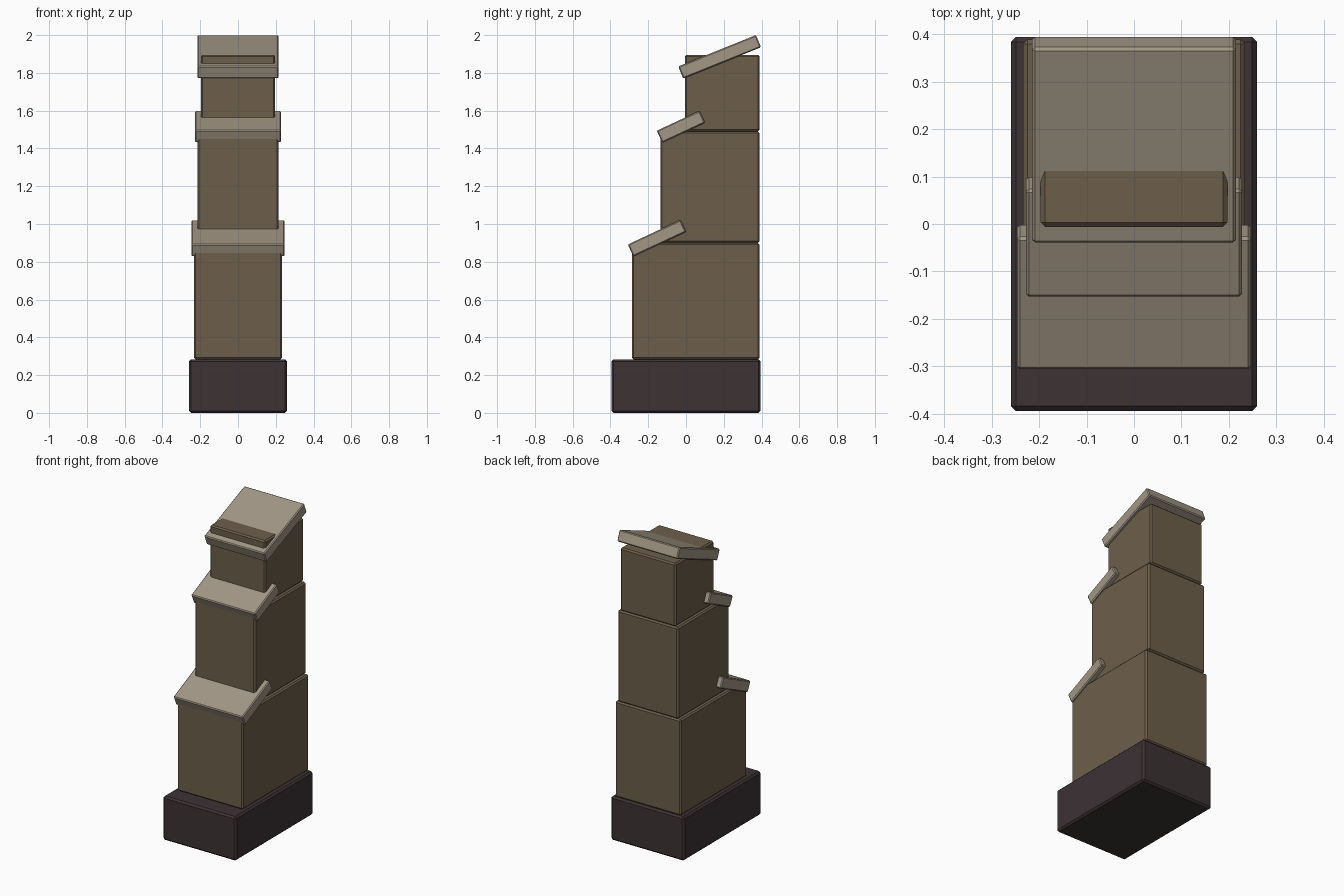
import bpy
from math import radians

cube = bpy.data.objects.get("Cube")
if cube:
    bpy.data.objects.remove(cube, do_unlink=True)


def material(name, rgb):
    mat = bpy.data.materials.new(name)
    mat.use_nodes = True
    mat.diffuse_color = (*rgb, 1)
    mat.node_tree.nodes["Principled BSDF"].inputs["Base Color"].default_value = (*rgb, 1)
    return mat


dark_stone = material("dark plinth", (0.045, 0.032, 0.034))
brown_stone = material("brown stone", (0.152, 0.114, 0.071))
pale_slate = material("pale slate", (0.36, 0.308, 0.234))


def block(name, size, centre, mat, bevel, tilt=0):
    """Chamfered box, optionally tipped so its back edge rises."""
    bpy.ops.mesh.primitive_cube_add(size=1, location=centre)
    obj = bpy.context.object
    obj.name = name
    obj.scale = size
    bpy.ops.object.transform_apply(location=False, rotation=False, scale=True)
    obj.rotation_euler.x = radians(tilt)
    mod = obj.modifiers.new("chamfer", "BEVEL")
    mod.width = bevel
    mod.segments = 1
    obj.data.materials.append(mat)
    return obj


# Plinth
block("plinth", (0.52, 0.79, 0.283), (0, 0, 0.1415), dark_stone, 0.011)

# Stacked tiers share a back plane and step back at the front
BACK = 0.389
for name, width, front, bottom, top in (
    ("lower_tier", 0.468, -0.287, 0.283, 0.9),
    ("middle_tier", 0.43, -0.135, 0.9, 1.49),
    ("upper_tier", 0.394, -0.006, 1.49, 1.896),
):
    block(name, (width, BACK - front, top - bottom),
          (0, (front + BACK) / 2, (bottom + top) / 2), brown_stone, 0.009)

# Sloping caps over each step
for name, width, length, y, z, tilt in (
    ("lower_slope", 0.494, 0.308, -0.154, 0.925, 25),
    ("middle_slope", 0.456, 0.25, -0.027, 1.515, 25),
    ("roof_slope", 0.43, 0.444, 0.178, 1.885, 22),
):
    block(name, (width, length, 0.07), (0, y, z), pale_slate, 0.006, tilt)
